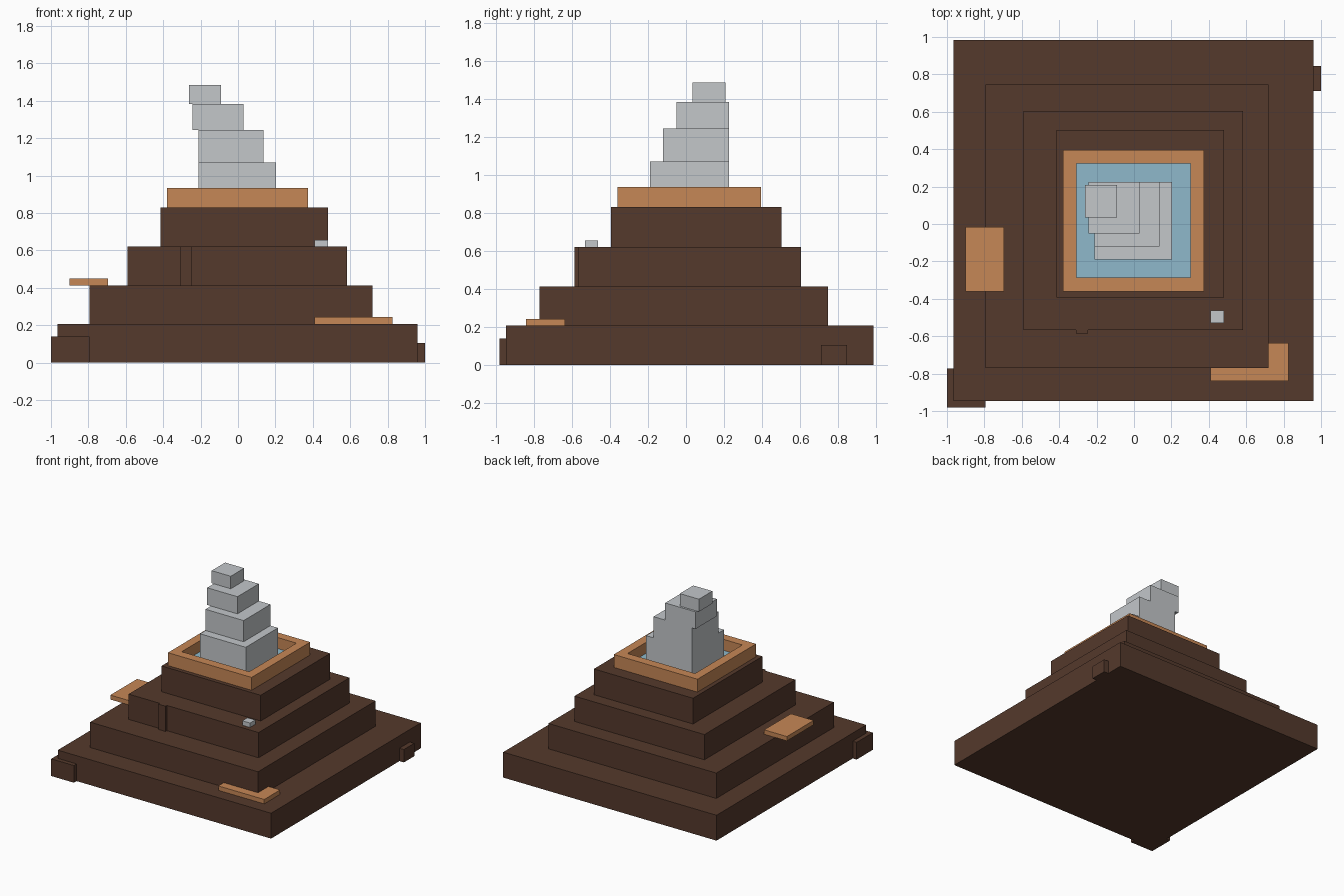
import bpy
import bmesh
from mathutils import Vector

cube = bpy.data.objects.get("Cube")
if cube:
    bpy.data.objects.remove(cube, do_unlink=True)


def material(name, rgb):
    mat = bpy.data.materials.new(name)
    mat.use_nodes = True
    mat.diffuse_color = (*rgb, 1)
    mat.node_tree.nodes["Principled BSDF"].inputs["Base Color"].default_value = (*rgb, 1)
    return mat


earth = material("dark_brown_earth", (0.089, 0.041, 0.025))
clay = material("orange_clay", (0.565, 0.242, 0.093))
vapour = material("pale_grey_vapour", (0.546, 0.571, 0.591))
water = material("blue_water", (0.275, 0.485, 0.597))


def box(name, mat, x, y, z):
    """Box spanning the given (low, high) range on each axis."""
    bm = bmesh.new()
    bmesh.ops.create_cube(bm, size=1)
    spans = (x, y, z)
    centre = Vector([(a + b) / 2 for a, b in spans])
    size = Vector([b - a for a, b in spans])
    for v in bm.verts:
        v.co = v.co * size + centre
    mesh = bpy.data.meshes.new(name)
    bm.to_mesh(mesh)
    bm.free()
    mesh.materials.append(mat)
    obj = bpy.data.objects.new(name, mesh)
    bpy.context.collection.objects.link(obj)
    return obj


def stack(name, mat, bottom, layers):
    """Pile of boxes, each resting on the one below."""
    for i, (x, y, top) in enumerate(layers, 1):
        box(f"{name}_{i}", mat, x, y, (bottom, top))
        bottom = top


# Stepped mountain
stack("mountain_tier", earth, 0, [
    ((-0.965, 0.96), (-0.945, 0.985), 0.207),
    ((-0.795, 0.72), (-0.77, 0.745), 0.414),
    ((-0.59, 0.583), (-0.567, 0.605), 0.62),
    ((-0.415, 0.48), (-0.393, 0.502), 0.83),
])

# Small outcrops on the mountain sides
box("corner_outcrop", earth, (-1, -0.795), (-0.98, -0.772), (0, 0.14))
box("side_outcrop", earth, (0.95, 1), (0.71, 0.845), (0, 0.105))
box("front_ridge", earth, (-0.31, -0.245), (-0.585, -0.56), (0.414, 0.62))

# Crater rim with a sunken pool
RIM_TOP, POOL_TOP = 0.935, 0.845
rim = box("crater_rim", clay, (-0.38, 0.375), (-0.36, 0.395), (0.83, RIM_TOP))
rim.data.materials.append(water)
bm = bmesh.new()
bm.from_mesh(rim.data)
pool = max(bm.faces, key=lambda f: f.calc_center_median().z)
bmesh.ops.inset_region(bm, faces=[pool], thickness=0.103)
pool = bmesh.ops.extrude_discrete_faces(bm, faces=[pool])["faces"][0]
for v in pool.verts:
    v.co.z = POOL_TOP
pool.material_index = 1
bm.to_mesh(rim.data)
bm.free()

# Clay ledges and a loose stone
box("front_ledge", clay, (0.41, 0.825), (-0.84, -0.635), (0.207, 0.243))
box("side_ledge", clay, (-0.9, -0.695), (-0.36, -0.015), (0.414, 0.45))
box("loose_stone", vapour, (0.41, 0.48), (-0.53, -0.463), (0.62, 0.656))

# Leaning plume rising from the pool
stack("plume_block", vapour, POOL_TOP, [
    ((-0.21, 0.203), (-0.19, 0.225), 1.07),
    ((-0.21, 0.135), (-0.12, 0.225), 1.243),
    ((-0.243, 0.03), (-0.05, 0.225), 1.383),
    ((-0.262, -0.09), (0.035, 0.208), 1.485),
])
